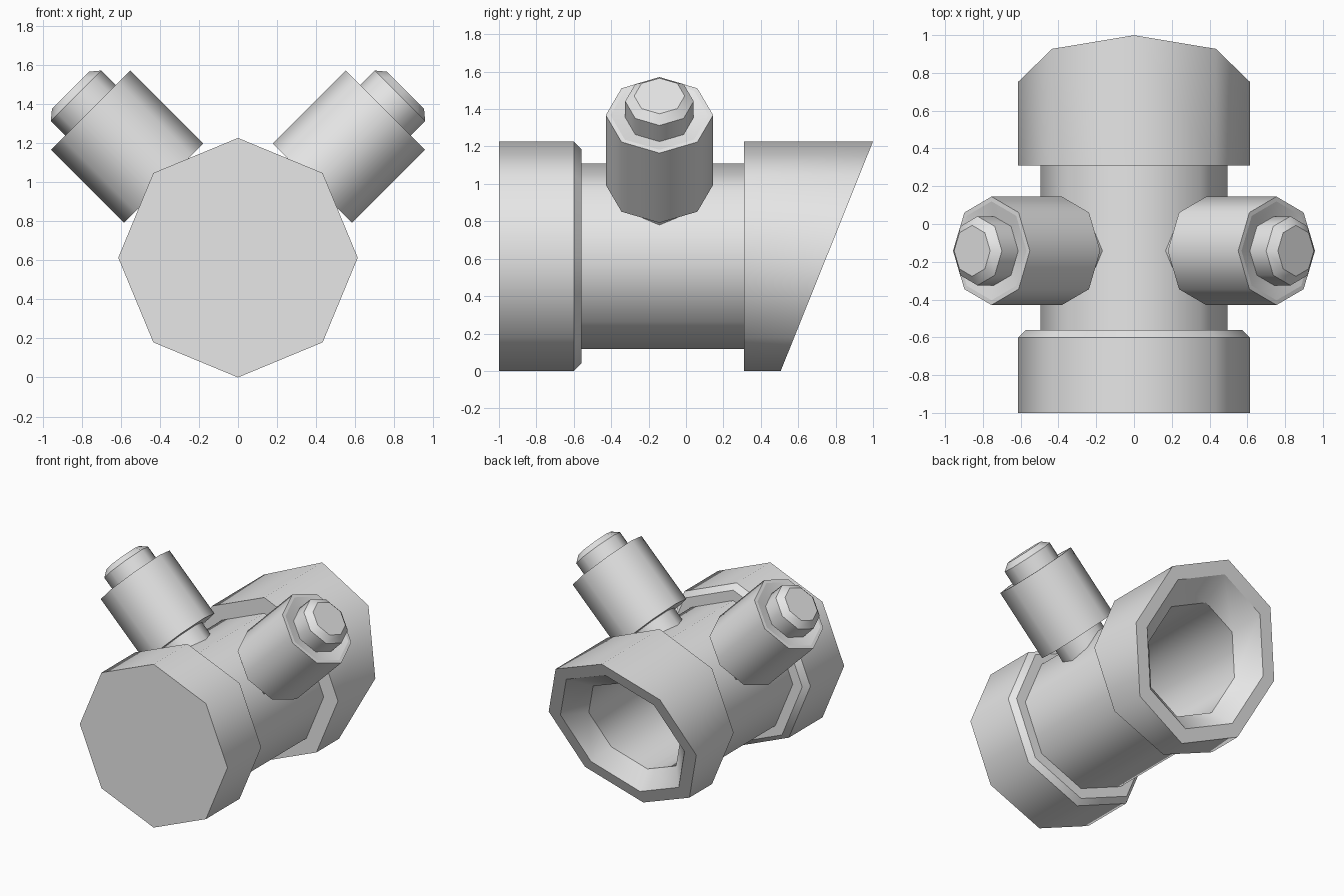
import bpy, bmesh, math
from mathutils import Vector

cube = bpy.data.objects.get("Cube")
if cube:
    bpy.data.objects.remove(cube, do_unlink=True)

gray = bpy.data.materials.new("light_gray")
gray.use_nodes = True
gray.diffuse_color = (0.8, 0.8, 0.8, 1)
gray.node_tree.nodes["Principled BSDF"].inputs["Base Color"].default_value = (0.8, 0.8, 0.8, 1)

SIDES = 8
CENTRE_Z = 0.613


def turned(name, profile, origin, axis, u, v):
    """Eight-sided turned part; profile points are (along axis, radius, slant along v)."""
    bm = bmesh.new()
    rings = []
    for along, radius, slant in profile:
        ring = []
        for i in range(SIDES):
            a = math.tau * i / SIDES
            c, s = radius * math.cos(a), radius * math.sin(a)
            ring.append(bm.verts.new(origin + u * c + v * s + axis * (along + slant * s)))
        rings.append(ring)
    for r1, r2 in zip(rings, rings[1:]):
        for i in range(SIDES):
            j = (i + 1) % SIDES
            bm.faces.new((r1[i], r1[j], r2[j], r2[i]))
    bm.faces.new(rings[0])
    bm.faces.new(rings[-1])
    bmesh.ops.recalc_face_normals(bm, faces=bm.faces)
    # Rounded around the axis, crisp at every step of the profile
    for f in bm.faces:
        f.smooth = True
    for ring in rings:
        for i in range(SIDES):
            bm.edges.get((ring[i], ring[(i + 1) % SIDES])).smooth = False
    mesh = bpy.data.meshes.new(name)
    bm.to_mesh(mesh)
    bm.free()
    mesh.materials.append(gray)
    obj = bpy.data.objects.new(name, mesh)
    bpy.context.collection.objects.link(obj)
    return obj


X, Y, Z = Vector((1, 0, 0)), Vector((0, 1, 0)), Vector((0, 0, 1))

# Main barrel: closed front collar, narrow waist, slanted open hood with a bore
SLANT = 0.402
barrel = [
    (-1.0, 0.613, 0), (-0.6, 0.613, 0), (-0.56, 0.573, 0),
    (-0.56, 0.495, 0), (0.31, 0.495, 0), (0.31, 0.613, 0),
    (0.753, 0.613, SLANT), (0.753, 0.515, SLANT),
    (0.61, 0.38, SLANT), (-0.5, 0.38, 0),
]
turned("barrel", barrel, Vector((0, 0, CENTRE_Z)), Y, X, Z)

# Two knobs leaning outward, each a sleeve on a capped shaft
sleeve = [(0.54, 0.185, 0), (0.54, 0.287, 0), (1.067, 0.287, 0),
          (1.067, 0.262, 0), (1.05, 0.185, 0)]
shaft = [(0.40, 0.183, 0), (1.172, 0.183, 0), (1.212, 0.135, 0)]
for side, sign in (("left", 1), ("right", -1)):
    axis = Vector((sign, 0, 1)).normalized()
    across = axis.cross(Y)
    base = Vector((0, -0.142, CENTRE_Z))
    turned(side + "_knob_sleeve", sleeve, base, axis, Y, across)
    turned(side + "_knob_shaft", shaft, base, axis, Y, across)
